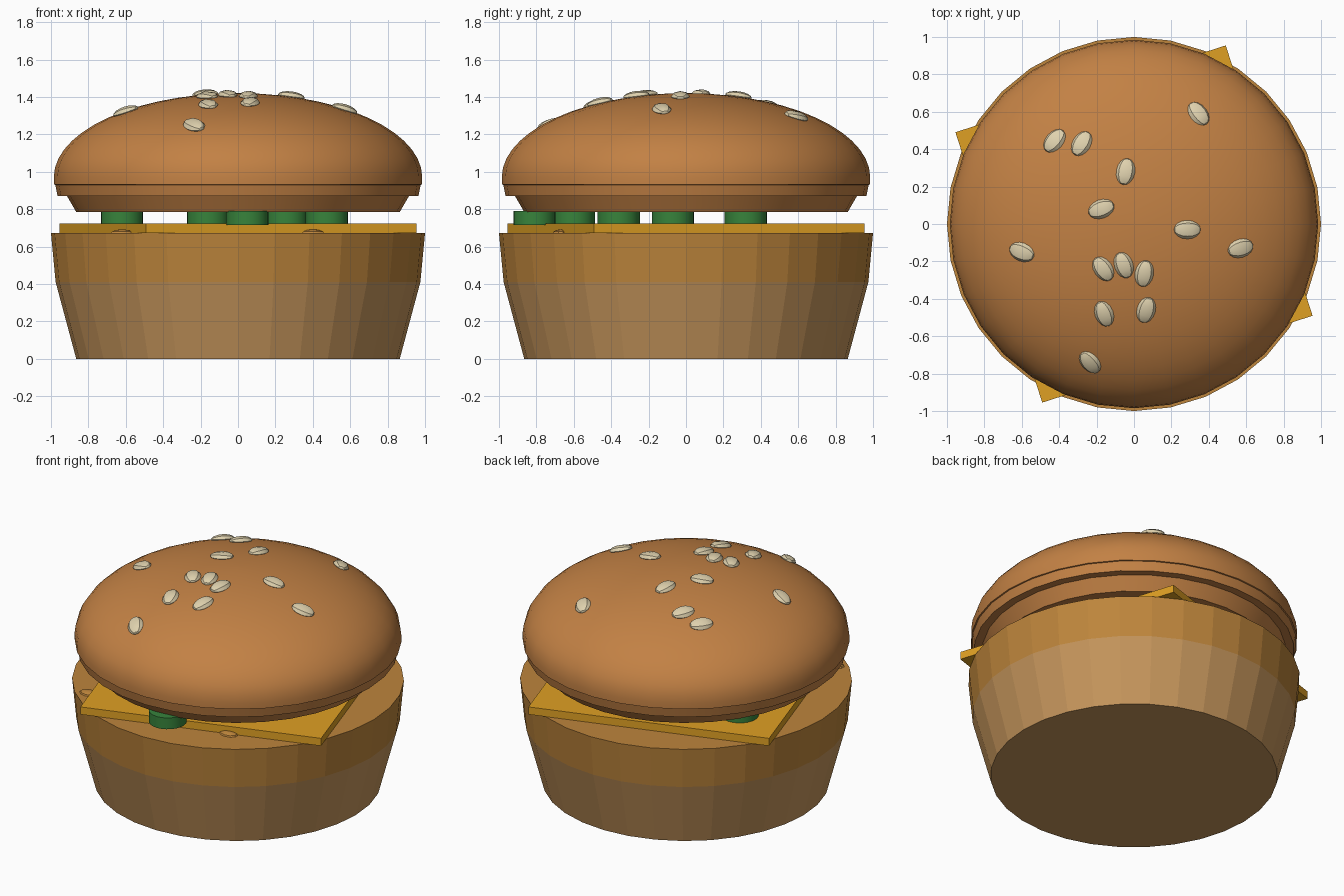
import bpy, bmesh
from math import sin, cos, pi, radians, sqrt
from mathutils import Matrix, Vector

if "Cube" in bpy.data.objects:
    bpy.data.objects.remove(bpy.data.objects["Cube"])


def material(name, rgb):
    m = bpy.data.materials.new(name)
    m.diffuse_color = [(c / 255) ** 2.2 for c in rgb] + [1]
    m.use_nodes = True
    m.node_tree.nodes["Principled BSDF"].inputs["Base Color"].default_value = m.diffuse_color
    return m


CRUST = material("crust", (193, 128, 70))
BUN = material("bun", (196, 148, 92))
PATTY = material("patty", (188, 132, 62))
CHEESE = material("cheese", (222, 158, 40))
PICKLE = material("pickle", (58, 130, 62))
SEED = material("seed", (222, 208, 172))


def finish(name, bm, mat, smooth=False):
    bmesh.ops.recalc_face_normals(bm, faces=bm.faces)
    me = bpy.data.meshes.new(name)
    bm.to_mesh(me)
    bm.free()
    ob = bpy.data.objects.new(name, me)
    bpy.context.collection.objects.link(ob)
    me.materials.append(mat)
    if smooth:
        bpy.ops.object.select_all(action='DESELECT')
        ob.select_set(True)
        bpy.context.view_layer.objects.active = ob
        bpy.ops.object.shade_smooth_by_angle(angle=radians(30))
    return ob


def lathe(name, profile, mat, sides=32, centre=(0, 0), smooth=False):
    """Closed solid of revolution from (radius, z) points, bottom to top."""
    bm = bmesh.new()
    rings = []
    for r, z in profile:
        rings.append([bm.verts.new((centre[0] + r * cos(2 * pi * i / sides),
                                    centre[1] + r * sin(2 * pi * i / sides), z))
                      for i in range(sides)])
    for a, b in zip(rings, rings[1:]):
        for i in range(sides):
            j = (i + 1) % sides
            bm.faces.new((a[i], a[j], b[j], b[i]))
    bm.faces.new(rings[0])
    bm.faces.new(rings[-1])
    return finish(name, bm, mat, smooth)


# Bottom bun and the wider layer above it
lathe("bottom_bun", [(0.865, 0), (0.975, 0.41)], BUN)
lathe("patty", [(0.975, 0.41), (1.0, 0.672)], PATTY)

# Small lumps showing on the patty top
for i, (x, y) in enumerate([(0.40, -0.67), (-0.62, -0.68)]):
    bm = bmesh.new()
    bmesh.ops.create_uvsphere(bm, u_segments=10, v_segments=6, radius=1, matrix=
                              Matrix.LocRotScale(Vector((x, y, 0.668)), None, Vector((0.065, 0.045, 0.024))))
    finish(f"patty_lump_{i}", bm, PATTY, True)

# Cheese slice, turned square
bm = bmesh.new()
bmesh.ops.create_cube(bm, size=1, matrix=Matrix.LocRotScale(
    Vector((0, 0, 0.697)), Matrix.Rotation(radians(17.8), 3, 'Z'), Vector((1.518, 1.518, 0.05))))
finish("cheese_slice", bm, CHEESE)

# Pickle slices
for i, c in enumerate([(0.05, -0.81), (-0.16, -0.60), (0.475, -0.36), (0.26, -0.07), (-0.62, 0.32)]):
    lathe(f"pickle_{i}", [(0.113, 0.715), (0.113, 0.79)], PICKLE, 24, c, True)

# Top bun: recessed base, two-step rim and elliptical dome
R, H, Z0 = 0.985, 0.45, 0.97
lathe("top_bun_base", [(0.865, 0.785), (0.92, 0.88)], CRUST, smooth=True)
rim = [(0.965, 0.87), (0.977, 0.93), (R, 0.932)]
dome = [(R * cos(t), Z0 + H * sin(t)) for t in [pi / 2 * k / 14 for k in range(14)]]
lathe("top_bun", rim + dome + [(0.02, Z0 + H)], CRUST, smooth=True)

# Sesame seeds (x, y, turn in degrees), laid along the dome surface
seeds = [(.345, .59, -55), (-.425, .445, 50), (-.28, .43, 60), (-.045, .28, 80),
         (-.175, .08, 20), (.285, -.03, 0), (.57, -.13, 15), (-.6, -.15, -20),
         (-.165, -.24, -55), (-.055, -.22, -70), (.055, -.265, 80),
         (-.16, -.48, -70), (.065, -.46, 75), (-.235, -.74, -55)]
for i, (x, y, turn) in enumerate(seeds):
    h = sqrt(1 - (x * x + y * y) / R ** 2)
    n = Vector((x / R ** 2, y / R ** 2, h / H)).normalized()
    tilt = Vector((0, 0, 1)).rotation_difference(n).to_matrix().to_4x4()
    bm = bmesh.new()
    bmesh.ops.create_uvsphere(bm, u_segments=8, v_segments=8, radius=1)
    bm.transform(Matrix.Translation((x, y, Z0 + H * h + 0.002)) @ tilt
                 @ Matrix.Rotation(radians(turn), 4, 'Z')
                 @ Matrix.Diagonal((0.072, 0.05, 0.027, 1))
                 @ Matrix.Rotation(pi / 2, 4, 'Y'))
    finish(f"sesame_seed_{i}", bm, SEED, True)
